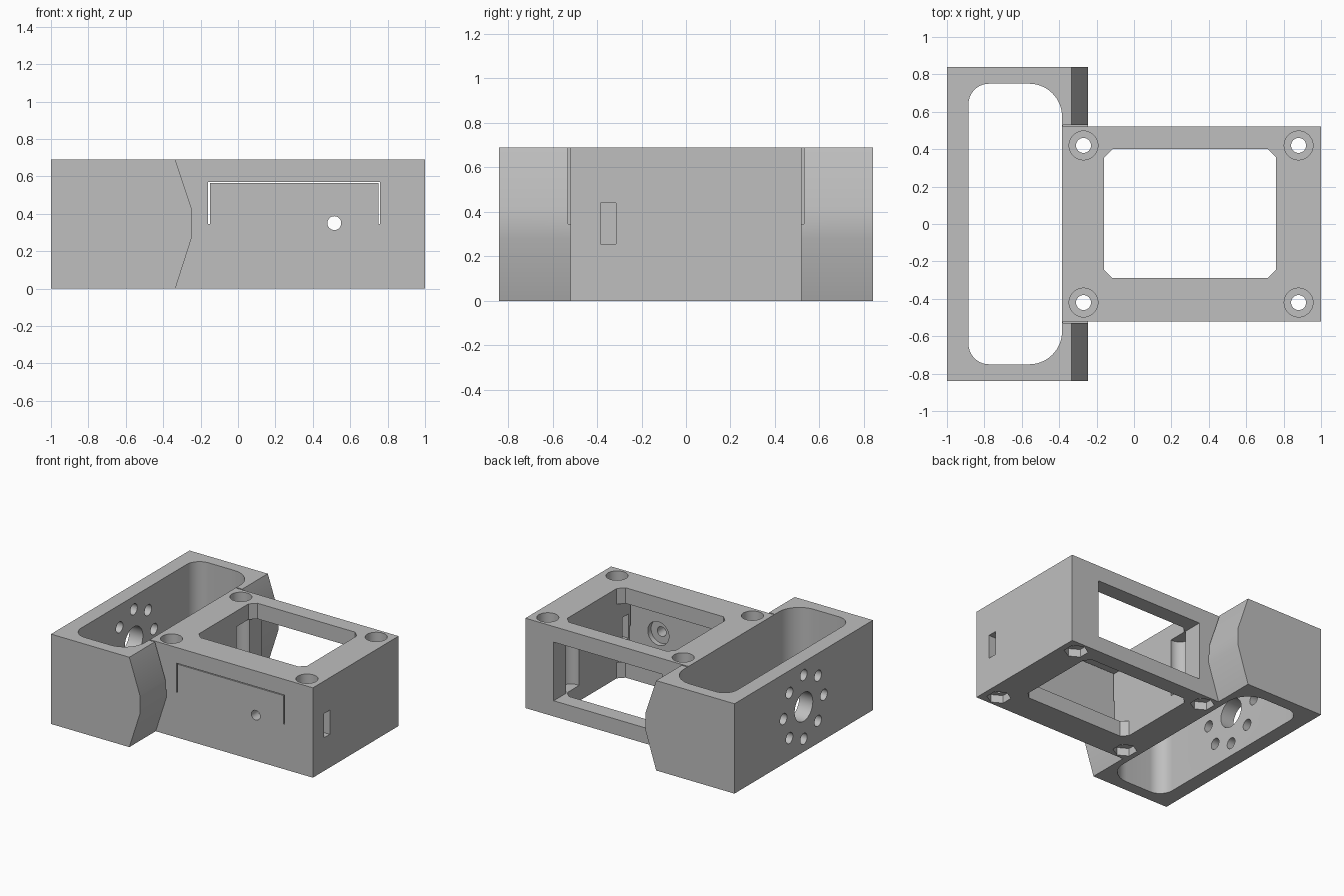
import bpy, bmesh, math
from mathutils import Vector, Matrix

cube = bpy.data.objects.get("Cube")
if cube:
    bpy.data.objects.remove(cube, do_unlink=True)

H = 0.69          # overall height
MID = H / 2

grey = bpy.data.materials.new("plain_grey")
grey.use_nodes = True
colour = (0.52, 0.52, 0.52, 1)
grey.diffuse_color = colour
grey.node_tree.nodes["Principled BSDF"].inputs["Base Color"].default_value = colour


def prism(name, points, axis, lo, hi):
    """Extrude a 2D outline along z (points are x, y) or y (points are x, z)."""
    def place(a, b, h):
        return (a, b, h) if axis == "z" else (a, h, b)
    bm = bmesh.new()
    face = bm.faces.new([bm.verts.new(place(a, b, lo)) for a, b in points])
    top = bmesh.ops.extrude_face_region(bm, geom=[face])["geom"]
    shift = Vector(place(0, 0, hi - lo))
    bmesh.ops.translate(bm, vec=shift, verts=[v for v in top if isinstance(v, bmesh.types.BMVert)])
    bmesh.ops.recalc_face_normals(bm, faces=bm.faces)
    return finish(name, bm)


def finish(name, bm):
    mesh = bpy.data.meshes.new(name)
    bm.to_mesh(mesh)
    bm.free()
    mesh.materials.append(grey)
    obj = bpy.data.objects.new(name, mesh)
    bpy.context.collection.objects.link(obj)
    return obj


def box(name, x, y, z):
    return prism(name, [(x[0], y[0]), (x[1], y[0]), (x[1], y[1]), (x[0], y[1])], "z", *z)


def rod(name, radius, centre, axis, length, sides=48):
    bm = bmesh.new()
    bmesh.ops.create_cone(bm, cap_ends=True, segments=sides, radius1=radius, radius2=radius, depth=length)
    turn = {"x": Matrix.Rotation(math.pi / 2, 4, "Y"),
            "y": Matrix.Rotation(math.pi / 2, 4, "X"), "z": Matrix()}[axis]
    bm.transform(Matrix.Translation(centre) @ turn)
    return finish(name, bm)


def combine(target, tool, operation="DIFFERENCE"):
    mod = target.modifiers.new("combine", "BOOLEAN")
    mod.operation, mod.solver, mod.object = operation, "EXACT", tool
    bpy.context.view_layer.objects.active = target
    bpy.ops.object.modifier_apply(modifier=mod.name)
    bpy.data.objects.remove(tool, do_unlink=True)


def rounded_outline(x, y, r_left, r_right, steps=14):
    corners = [(x[1], y[1], r_right, 0), (x[0], y[1], r_left, 1),
               (x[0], y[0], r_left, 2), (x[1], y[0], r_right, 3)]
    points = []
    for cx, cy, r, quarter in corners:
        ox = cx - r if cx == x[1] else cx + r
        oy = cy - r if cy == y[1] else cy + r
        for i in range(steps + 1):
            a = (quarter + i / steps) * math.pi / 2
            points.append((ox + r * math.cos(a), oy + r * math.sin(a)))
    return points


# Wide bracket with pointed wings, joined to the motor box
housing = prism("motor_housing", [(-1, 0), (-0.335, 0), (-0.245, 0.28), (-0.245, 0.42),
                                  (-0.335, H), (-1, H)], "y", -0.84, 0.84)
combine(housing, box("motor_box", (-0.6, 1), (-0.52, 0.52), (0, H)), "UNION")

# Long rounded opening through the bracket
combine(housing, prism("bracket_opening", rounded_outline((-0.885, -0.385), (-0.75, 0.75), 0.11, 0.175),
                       "z", -0.1, H + 0.1))

# Ring of holes in the bracket's outer wall
combine(housing, rod("axle_hole", 0.11, (-0.95, 0, MID), "x", 0.3))
for i in range(8):
    a = i * math.pi / 4
    combine(housing, rod("ring_hole", 0.042, (-0.95, 0.245 * math.cos(a), MID + 0.245 * math.sin(a)),
                         "x", 0.3, 32))

# Motor cavity, open at the back
X0, X1 = -0.16, 0.76
combine(housing, box("motor_cavity", (X0, X1), (-0.4, 0.7), (0.12, 0.57)))

# Chamfered opening through top and bottom
c, y0, y1 = 0.045, -0.29, 0.4
combine(housing, prism("vertical_opening", [
    (X0 + c, y0), (X1 - c, y0), (X1, y0 + c), (X1, y1 - c),
    (X1 - c, y1), (X0 + c, y1), (X0, y1 - c), (X0, y0 + c)], "z", -0.1, H + 0.1))

# Rounded recesses in the cavity's side walls
for wall, out in ((X0, -1), (X1, 1)):
    combine(housing, rod("side_recess", 0.08, (wall + out * 0.015, 0.29, MID), "z", 0.45))

# Flexible flap in the front wall with its pivot hole
for x in (X0, X1 - 0.01):
    combine(housing, box("flap_slot", (x, x + 0.01), (-0.6, -0.35), (MID, 0.57)))
combine(housing, box("flap_top_slot", (X0, X1), (-0.6, -0.35), (0.564, 0.57)))
combine(housing, rod("pivot_hole", 0.037, (0.515, -0.45, 0.35), "y", 0.3))
combine(housing, rod("pivot_recess", 0.09, (0.515, -0.39, 0.35), "y", 0.1))

# Cable slot in the end wall
combine(housing, box("cable_slot", (0.7, 1.1), (-0.385, -0.315), (0.255, 0.44)))

# Bolt holes, round sinks above and hexagonal nut pockets below
for x in (-0.27, 0.88):
    for y in (-0.42, 0.42):
        combine(housing, rod("bolt_hole", 0.04, (x, y, MID), "z", 1))
        combine(housing, rod("bolt_sink", 0.077, (x, y, H), "z", 0.16))
        combine(housing, rod("nut_pocket", 0.085, (x, y, 0), "z", 0.12, 6))

# Thin clearance slits beside the wings
for side in (-1, 1):
    ys = sorted((side * 0.52, side * 0.53))
    combine(housing, box("wing_slit", (-0.38, -0.2), ys, (MID, H + 0.1)))

bpy.ops.object.select_all(action="DESELECT")
housing.select_set(True)
bpy.context.view_layer.objects.active = housing
bpy.ops.object.shade_smooth_by_angle(angle=math.radians(25))
